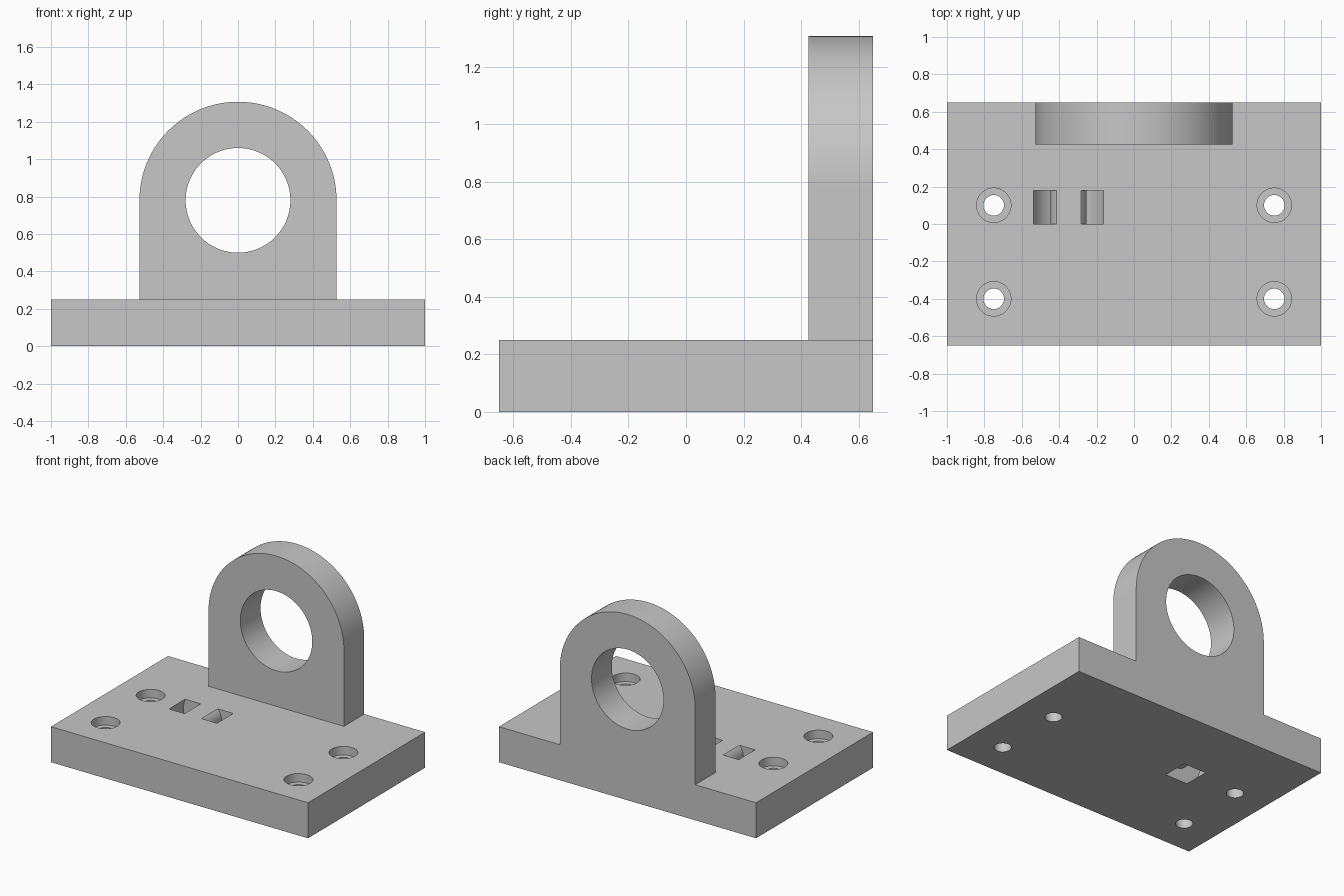
import bpy, bmesh, math
from mathutils import Matrix, Vector

cube = bpy.data.objects.get("Cube")
if cube:
    bpy.data.objects.remove(cube, do_unlink=True)

# Main dimensions
HALF_W, HALF_D, PLATE_T = 1.0, 0.65, 0.25
LUG_R, LUG_Z, LUG_FRONT, BORE_R = 0.527, 0.78, 0.425, 0.28
TIE_X, TIE_Z, TIE_Y0, TIE_Y1 = -0.35, 0.18, 0.0, 0.18


def link(name, bm):
    bmesh.ops.recalc_face_normals(bm, faces=bm.faces)
    mesh = bpy.data.meshes.new(name)
    bm.to_mesh(mesh)
    bm.free()
    obj = bpy.data.objects.new(name, mesh)
    bpy.context.collection.objects.link(obj)
    return obj


def extrude_y(name, outline, y0, y1):
    """Prism from an (x, z) outline."""
    bm = bmesh.new()
    face = bm.faces.new([bm.verts.new((x, y0, z)) for x, z in outline])
    new = bmesh.ops.extrude_face_region(bm, geom=[face])["geom"]
    verts = [v for v in new if isinstance(v, bmesh.types.BMVert)]
    bmesh.ops.translate(bm, verts=verts, vec=(0, y1 - y0, 0))
    return link(name, bm)


def cylinder(name, start, end, radius, segments=64):
    a, b = Vector(start), Vector(end)
    turn = (b - a).to_track_quat('Z', 'Y').to_matrix().to_4x4()
    bm = bmesh.new()
    bmesh.ops.create_cone(bm, cap_ends=True, segments=segments, radius1=radius,
                          radius2=radius, depth=(b - a).length,
                          matrix=Matrix.Translation((a + b) / 2) @ turn)
    return link(name, bm)


def cut(target, cutter):
    """Subtract the cutter and remove it."""
    cutter.hide_render = True
    mod = target.modifiers.new("cut", 'BOOLEAN')
    mod.operation, mod.solver, mod.object = 'DIFFERENCE', 'EXACT', cutter
    bpy.context.view_layer.objects.active = target
    bpy.ops.object.modifier_apply(modifier=mod.name)
    bpy.data.objects.remove(cutter, do_unlink=True)


# Base plate and round-topped lug in one outline
arc = [(LUG_R * math.cos(math.pi * i / 64), LUG_Z + LUG_R * math.sin(math.pi * i / 64))
       for i in range(65)]
outline = ([(-HALF_W, 0), (HALF_W, 0), (HALF_W, PLATE_T), (LUG_R, PLATE_T)] + arc
           + [(-LUG_R, PLATE_T), (-HALF_W, PLATE_T)])
bracket = extrude_y("mounting_bracket", outline, -HALF_D, HALF_D)

# Clear the space in front of the lug
clearance = [(-2, PLATE_T), (2, PLATE_T), (2, 2), (-2, 2)]
cut(bracket, extrude_y("front_clearance", clearance, -2, LUG_FRONT))

# Large bore through the lug
cut(bracket, cylinder("lug_bore", (0, 0.3, LUG_Z), (0, 1, LUG_Z), BORE_R, 96))

# Counterbored screw holes
for x in (-0.75, 0.75):
    for y in (-0.4, 0.1):
        cut(bracket, cylinder("screw_hole", (x, y, -0.1), (x, y, 0.4), 0.055, 48))
        cut(bracket, cylinder("screw_head_recess", (x, y, PLATE_T - 0.06), (x, y, 0.4), 0.092, 48))

# Curved cable tie channel, open above and below
channel = cylinder("tie_channel", (TIE_X, TIE_Y0, TIE_Z), (TIE_X, TIE_Y1, TIE_Z), 0.2, 96)
cut(channel, cylinder("tie_core", (TIE_X, TIE_Y0 - 0.1, TIE_Z), (TIE_X, TIE_Y1 + 0.1, TIE_Z), 0.096))
cut(bracket, channel)

# Colour
grey = bpy.data.materials.new("light_grey")
grey.use_nodes = True
colour = (0.57, 0.57, 0.57, 1)
grey.diffuse_color = colour
grey.node_tree.nodes["Principled BSDF"].inputs["Base Color"].default_value = colour
bracket.data.materials.clear()
bracket.data.materials.append(grey)

# Smooth curves, sharp edges
bpy.ops.object.select_all(action='DESELECT')
bracket.select_set(True)
bpy.context.view_layer.objects.active = bracket
bpy.ops.object.shade_smooth_by_angle(angle=math.radians(30))
